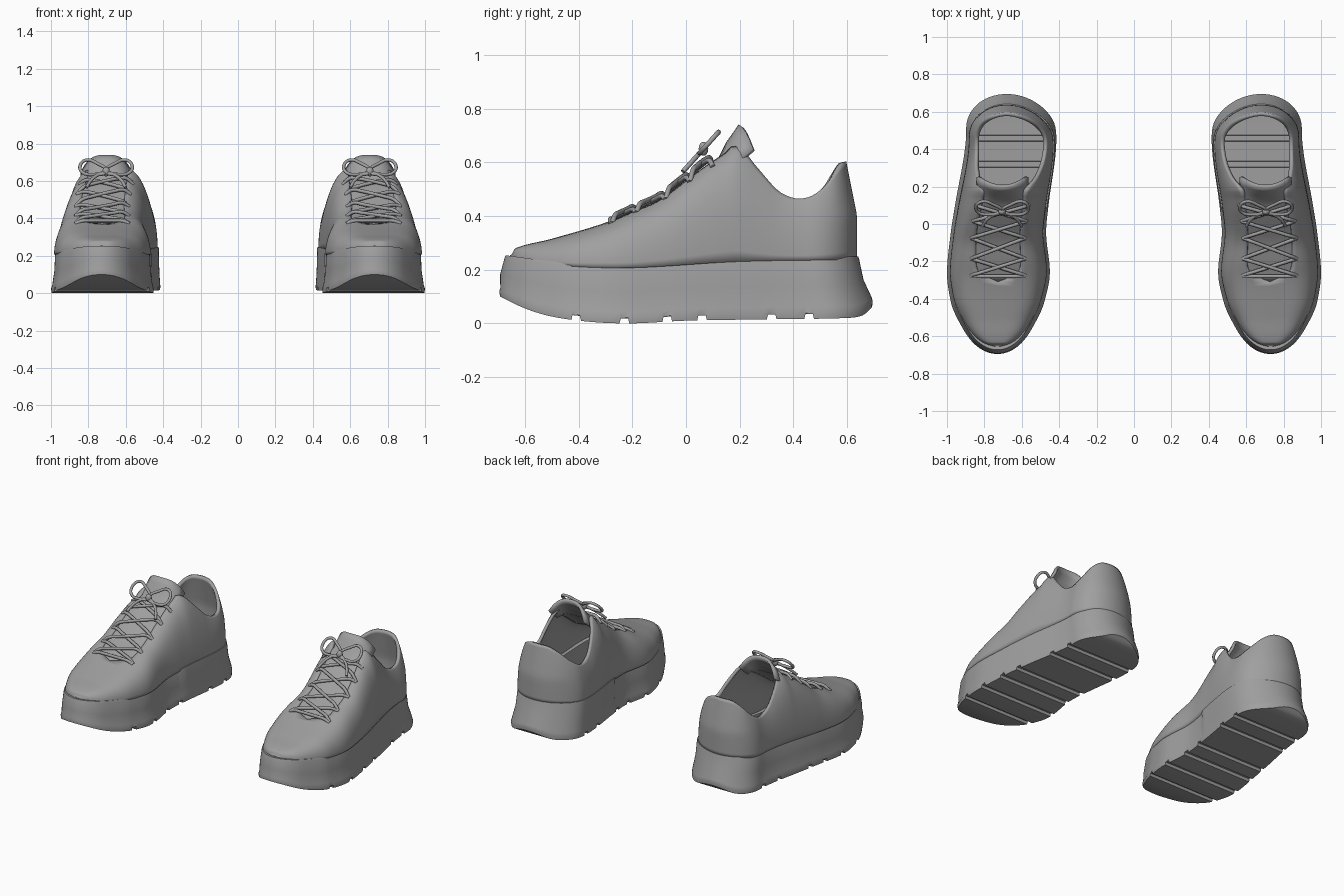
import bpy, bmesh, math
from mathutils import Vector

if "Cube" in bpy.data.objects:
    bpy.data.objects.remove(bpy.data.objects["Cube"])

grey = bpy.data.materials.new("plain grey")
grey.diffuse_color = (0.35, 0.35, 0.35, 1)
grey.use_nodes = True
grey.node_tree.nodes["Principled BSDF"].inputs["Base Color"].default_value = grey.diffuse_color


def curve_at(table, y):
    """Smooth interpolation through (y, value) pairs."""
    if y <= table[0][0]:
        return table[0][1]
    if y >= table[-1][0]:
        return table[-1][1]
    n = len(table)
    i = max(k for k in range(n - 1) if table[k][0] <= y)

    def slope(k):
        a, b = table[max(k - 1, 0)], table[min(k + 1, n - 1)]
        return (b[1] - a[1]) / (b[0] - a[0])
    (y0, v0), (y1, v1) = table[i], table[i + 1]
    h = y1 - y0
    t = (y - y0) / h
    return ((2*t**3 - 3*t**2 + 1) * v0 + (t**3 - 2*t**2 + t) * h * slope(i)
            + (3*t**2 - 2*t**3) * v1 + (t**3 - t**2) * h * slope(i + 1))


# Outline of one shoe along its length
L = 0.695
CENTRE = [(-.69, .73), (-.45, .73), (-.27, .725), (-.05, .725), (.1, .707), (.45, .657), (.69, .68)]
WIDTH = [(-.69, .215), (-.55, .222), (-.43, .248), (-.27, .275), (-.05, .255), (.1, .25),
         (.45, .242), (.69, .23)]
BOTTOM = [(-.695, .1), (-.6, .055), (-.5, .025), (-.35, .005), (-.2, 0), (0, .01),
          (.3, .015), (.6, .02), (.66, .03), (.695, .06)]
SOLE_TOP = [(-.68, .25), (-.45, .222), (-.2, .215), (.2, .238), (.64, .245)]
# Height of the upper, and how far its sides wrap over the top (degrees)
RIDGE = [(-.65, .255), (-.635, .28), (-.5, .315), (-.3, .375), (-.2, .42), (-.1, .465), (0, .54),
         (.1, .615), (.19, .66), (.27, .575), (.34, .497), (.39, .47), (.43, .465), (.47, .475),
         (.52, .507), (.575, .56), (.62, .598), (.637, .603)]
WRAP = [(-.3, 90), (-.26, 81), (-.2, 78), (.15, 76), (.2, 70), (.25, 59), (.33, 48), (.45, 42),
        (.55, 49), (.64, 54)]
ROUNDNESS = [(-.6, .52), (-.1, .47), (.05, .48), (.2, .58)]
GROOVES = (-.41, -.23, -.07, .06, .32, .46)


def half_width(y):
    toe = min(1, max(0, (y + L) / .3))
    heel = min(1, max(0, (L - y) / .19))
    cap = math.sqrt(max(0, 1 - (1 - toe)**2)) * math.sqrt(max(0, 1 - (1 - heel)**2))
    return curve_at(WIDTH, y) * cap


def finish(ob, thickness=0):
    ob.data.materials.append(grey)
    if thickness:
        m = ob.modifiers.new("thickness", 'SOLIDIFY')
        m.thickness = thickness
        m.offset = -1
    m = ob.modifiers.new("other_shoe", 'MIRROR')
    m.use_mirror_merge = False


def loft(name, rows, gap=None, thickness=0, up=True):
    """Skin rows of points; gap is a column of faces left open."""
    bm = bmesh.new()
    vs = [[bm.verts.new(p) for p in row] for row in rows]
    for a, b in zip(vs, vs[1:]):
        for i in range(len(a) - 1):
            if i != gap:
                bm.faces.new((a[i], a[i + 1], b[i + 1], b[i]))
    bmesh.ops.remove_doubles(bm, verts=bm.verts, dist=0.0004)
    bmesh.ops.recalc_face_normals(bm, faces=bm.faces)
    total = sum(f.normal.z * f.calc_area() for f in bm.faces)
    if (total > 0) != up:
        bmesh.ops.reverse_faces(bm, faces=bm.faces)
    me = bpy.data.meshes.new(name)
    bm.to_mesh(me)
    bm.free()
    ob = bpy.data.objects.new(name, me)
    bpy.context.collection.objects.link(ob)
    bpy.ops.object.select_all(action='DESELECT')
    ob.select_set(True)
    bpy.context.view_layer.objects.active = ob
    bpy.ops.object.shade_smooth_by_angle(angle=math.radians(40))
    finish(ob, thickness)


# Platform sole: flared wall, ledge on top, grooves cut across the tread
stations = [-L * math.cos(math.pi * k / 60) for k in range(61)]
stations = [y for y in stations if all(abs(y - g) > .024 for g in GROOVES)]
cuts = [g + d for g in GROOVES for d in (-.018, -.014, .014, .018)]
rows = []
for y in sorted(stations + cuts):
    c, w = curve_at(CENTRE, y), half_width(y)
    yt = y * .95 - .0155                       # top edge: -0.676 .. 0.645
    ym = y * .97 - .013 - .005 * (y < -.6)     # wall bulges forward at the toe
    zb, zt = curve_at(BOTTOM, y), curve_at(SOLE_TOP, yt)
    notch = .018 if any(abs(y - g) < .016 for g in GROOVES) else 0
    k = w / .25
    # (inset, y, z) from the inside of the ledge down to the tread
    wall = [(.055, yt * .95, zt), (.024, yt * .995, zt + .004), (.02, yt, zt - .006),
            (.016, ym, zb * .45 + zt * .55), (.006, y * .995, zb * .8 + zt * .2),
            (0, y, zb + .022), (.003, y * .997, zb + notch)]
    left = [(c - w + d * k * (.4 if d < .05 and y > .1 else 1), b, z) for d, b, z in wall]
    right = [(c + w - d * k, b, z) for d, b, z in reversed(wall)]
    rows.append(left + right)
loft("platform_sole", rows, up=False)

# Upper: arched sections, open over the throat and ankle
N = 14
rows = []
for k in range(91):
    Y = -L * math.cos(math.pi * k / 90)
    y = Y * .93 - .009
    c, w = curve_at(CENTRE, Y), half_width(Y) * .94
    zb = curve_at(SOLE_TOP, y) - .008
    top = math.radians(min(90, curve_at(WRAP, y)))
    rise = (curve_at(RIDGE, y) - zb) / (math.sin(top) if y > .15 else 1)
    side = []
    for i in range(N + 1):
        a = top * i / N
        z = zb + rise * math.sin(a)
        lean = .2 * max(0, z - .4) * max(0, (y - .45) / .187)
        side.append((w * math.cos(a)**curve_at(ROUNDNESS, y) if a < 1.5707 else 0, y - lean, z))
    rows.append([(c - a, b, z) for a, b, z in side] + [(c + a, b, z) for a, b, z in reversed(side)])
loft("upper", rows, gap=N, thickness=.02)


def on_upper(dx, y, lift):
    """Point on the arch of the upper at sideways offset dx."""
    Y = (y + .009) / .93
    w = half_width(Y) * .94
    zb = curve_at(SOLE_TOP, y)
    cos = min(1, abs(dx) / w)**(1 / curve_at(ROUNDNESS, y))
    z = zb + (curve_at(RIDGE, y) - zb) * math.sqrt(1 - cos * cos)
    return Vector((curve_at(CENTRE, Y) + dx, y, z + lift))


# Tongue: lies under the throat and rises above the ankle
rows = []
for k in range(13):
    y = -.31 + .43 * k / 12
    rows.append([on_upper(.14 * s / 6, y, -.013) for s in range(-6, 7)])
for y, z, w in ((.15, .675, .14), (.175, .71, .14), (.195, .74, .138)):
    t = (y - .12) / .075
    rows.append([(.703 + w * s / 6, y + .055 * t * (s / 6)**2,
                  z - .09 * abs(s / 6)**3.2) for s in range(-6, 7)])
loft("tongue", rows, thickness=.018)


def cord(name, paths, radius, closed=False):
    cu = bpy.data.curves.new(name, 'CURVE')
    cu.dimensions = '3D'
    cu.bevel_depth = radius
    cu.bevel_resolution = 2
    cu.resolution_u = 5
    cu.use_fill_caps = True
    for pts in paths:
        sp = cu.splines.new('BEZIER')
        sp.bezier_points.add(len(pts) - 1)
        for bp, p in zip(sp.bezier_points, pts):
            bp.co = p
            bp.handle_left_type = bp.handle_right_type = 'AUTO'
        sp.use_cyclic_u = closed
    ob = bpy.data.objects.new(name, cu)
    bpy.context.collection.objects.link(ob)
    finish(ob)


# Criss-cross laces
eyes = (-.275, -.185, -.075, .015, .1)
fractions = (-1, -.75, -.4, 0, .4, .75, 1)
paths = [[on_upper(.145 * f, -.28, .006 if abs(f) < 1 else -.004) for f in fractions]]
for y0, y1 in zip(eyes, eyes[1:]):
    for side, lift in ((1, .005), (-1, .015)):
        paths.append([on_upper(.145 * f * side, y0 + (y1 - y0) * (f + 1) / 2,
                               lift if abs(f) < 1 else -.004) for f in fractions])
cord("crossed_laces", paths, .01)

# Bow: two loops, two tails and a knot
KNOT = Vector((.705, .065, .65))
loop = ((0, 0), (.05, .045), (.105, .062), (.138, .035), (.125, -.005), (.06, -.015))
tail = ((0, 0), (.04, -.015), (.08, -.045), (.105, -.085))
for name, shape, closed in (("bow_loops", loop, True), ("bow_tails", tail, False)):
    cord(name, [[KNOT + Vector((s * x, z * .9, z)) for x, z in shape] for s in (-1, 1)], .009, closed)
rows = []
for i in range(9):
    a = math.pi * i / 8
    rows.append([KNOT + Vector((.02 * math.sin(a) * math.cos(b), .018 * math.sin(a) * math.sin(b),
                                -.026 * math.cos(a)))
                 for b in (math.tau * j / 12 for j in range(13))])
loft("bow_knot", rows)
